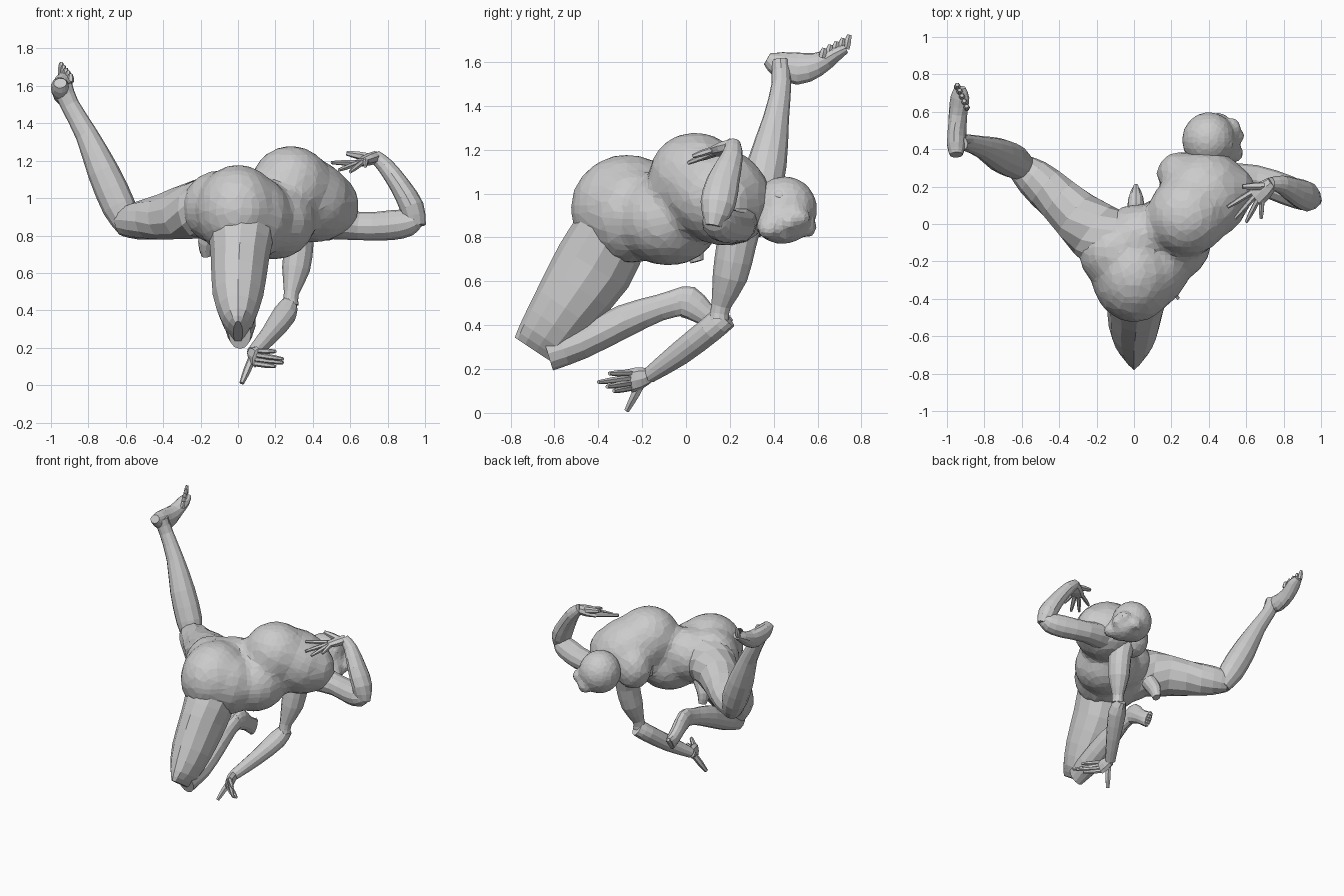
import bpy, bmesh, math
from mathutils import Vector, Matrix

SIDES = 12


def finish(name, bm):
    bmesh.ops.recalc_face_normals(bm, faces=bm.faces)
    me = bpy.data.meshes.new(name)
    bm.to_mesh(me)
    bm.free()
    ob = bpy.data.objects.new(name, me)
    bpy.context.collection.objects.link(ob)
    return ob


def fuse(ob, voxel, soften, ratio):
    # merge overlapping volumes into one faceted skin
    m = ob.modifiers.new("fuse", 'REMESH')
    m.mode = 'VOXEL'
    m.voxel_size = voxel
    ob.modifiers.new("soften", 'SMOOTH').iterations = soften
    ob.modifiers.new("facets", 'DECIMATE').ratio = ratio


def spline(rows, n):
    # Catmull-Rom through rows of (x, y, z, r1, r2)
    rows = [Vector(r) for r in rows]
    pts = [rows[0] * 2 - rows[1]] + rows + [rows[-1] * 2 - rows[-2]]
    out = []
    for i in range(1, len(pts) - 2):
        a, b, c, d = pts[i - 1:i + 3]
        for k in range(n):
            t = k / n
            out.append(0.5 * (b * 2 + (c - a) * t + (a * 2 - b * 5 + c * 4 - d) * t * t
                              + (b * 3 - a - c * 3 + d) * t ** 3))
    return out + [rows[-1]]


def loft(bm, rows, wide=(1, 0, 0), n=2, sides=SIDES):
    # elliptical tube; r1 lies along "wide", r2 across it
    rows = spline(rows, n)
    rings = []
    for i, r in enumerate(rows):
        p = Vector(r[:3])
        t = (Vector(rows[min(i + 1, len(rows) - 1)][:3]) - Vector(rows[max(i - 1, 0)][:3])).normalized()
        w = Vector(wide)
        s = (w - t * w.dot(t)).normalized()
        u = t.cross(s)
        rings.append([bm.verts.new(p + s * r[3] * math.cos(a) + u * r[4] * math.sin(a))
                      for a in (2 * math.pi * k / sides for k in range(sides))])
    for a, b in zip(rings, rings[1:]):
        for k in range(sides):
            m = (k + 1) % sides
            bm.faces.new((a[k], a[m], b[m], b[k]))
    bm.faces.new(rings[0])
    bm.faces.new(rings[-1])


def tube(name, rows, wide=(1, 0, 0)):
    bm = bmesh.new()
    loft(bm, rows, wide)
    return finish(name, bm)


def blob(bm, c, r, axis=(0, 0, 1), side=(1, 0, 0)):
    # ellipsoid: r = (side, across, along axis)
    z = Vector(axis).normalized()
    x = Vector(side)
    x = (x - z * x.dot(z)).normalized()
    rot = Matrix((x, z.cross(x), z)).transposed().to_4x4()
    bmesh.ops.create_uvsphere(bm, u_segments=16, v_segments=10, radius=1,
                              matrix=Matrix.Translation(c) @ rot @ Matrix.Diagonal((*r, 1)))


def digit(bm, a, b, r, wide):
    loft(bm, [(*a, r, r), (*a.lerp(b, .55), r, r), (*b, r * .6, r * .6)], wide, sides=6)


def hand(name, wrist, knuckle, spread, tips, thumb):
    # palm, four fingers and a thumb
    w, k, s = Vector(wrist), Vector(knuckle), Vector(spread).normalized()
    bm = bmesh.new()
    loft(bm, [(*w, .036, .033), (*w.lerp(k, .5), .052, .032), (*k, .054, .022)], s, sides=8)
    for o, t in zip((-.04, -.014, .014, .04), tips):
        digit(bm, (k + s * o).lerp(w, .15), Vector(t), .015, s)
    digit(bm, w.lerp(k, .2), Vector(thumb), .021, s)
    return finish(name, bm)


def foot(name, rows, wide, first, last, toe):
    # lofted foot with five toes from first to last, each along vector toe
    bm = bmesh.new()
    loft(bm, rows, wide)
    for i in range(5):
        a = Vector(first).lerp(Vector(last), i / 4)
        digit(bm, a, a + Vector(toe) * (1 - .08 * i), .017, wide)
    return finish(name, bm)


# torso: pelvis, belly, chest and shoulders fused together
bm = bmesh.new()
blob(bm, (.0, -.27, .93), (.23, .26, .25))
blob(bm, (.1, -.25, .9), (.19, .2, .22))
blob(bm, (-.1, -.15, .95), (.2, .2, .2))
blob(bm, (.02, -.08, .96), (.2, .19, .19))
blob(bm, (.19, -.08, .88), (.23, .24, .21))
blob(bm, (.29, .05, 1.06), (.22, .22, .23), (.45, .55, -.45), (.77, -.63, 0))
blob(bm, (.38, .15, .99), (.24, .22, .26), (.45, .55, -.45), (.77, -.63, 0))
blob(bm, (.52, .18, .96), (.13, .14, .16))
blob(bm, (.25, .27, .93), (.13, .12, .15))
fuse(finish("torso", bm), .03, 3, .3)

# groin
tube("groin", [(-.13, .0, .84, .06, .06), (-.17, .03, .76, .045, .05), (-.17, .05, .69, .025, .03)])

# kneeling leg
tube("kneeling_thigh", [(.02, -.33, .84, .18, .17), (.01, -.42, .67, .155, .185), (.0, -.55, .48, .135, .155),
                        (.0, -.645, .34, .085, .13), (.0, -.685, .28, .025, .115)])
tube("kneeling_shin", [(.01, -.63, .27, .06, .08), (.01, -.48, .32, .085, .075), (.01, -.28, .42, .075, .075),
                       (.01, -.12, .48, .05, .06), (.01, -.01, .51, .04, .065)])
foot("kneeling_foot", [(.01, -.05, .51, .055, .04), (.01, .01, .505, .075, .045), (.01, .08, .455, .055, .045),
                       (.01, .14, .41, .055, .04), (.01, .175, .39, .06, .025)], (0, .5, .85),
     (.01, .18, .43), (.01, .14, .36), (0, .03, -.015))

# raised leg
tube("raised_thigh", [(-.06, -.14, .95, .19, .2), (-.22, -.03, .94, .165, .155), (-.4, .13, .9, .13, .12),
                      (-.54, .25, .88, .105, .1), (-.62, .31, .87, .07, .075)], (.6, -.7, 0))
tube("raised_shin", [(-.58, .29, .83, .06, .06), (-.635, .33, .95, .09, .09), (-.72, .37, 1.14, .09, .085),
                     (-.81, .41, 1.34, .06, .06), (-.9, .435, 1.5, .045, .05), (-.94, .43, 1.6, .045, .055)], (0, 1, 0))
foot("raised_foot", [(-.95, .37, 1.615, .035, .03), (-.95, .42, 1.59, .05, .06), (-.945, .51, 1.57, .05, .075),
                     (-.94, .6, 1.59, .05, .055), (-.93, .68, 1.635, .05, .035), (-.93, .73, 1.66, .03, .02)],
     (1, .1, .2), (-.945, .73, 1.66), (-.895, .62, 1.62), (0, .015, .065))

# supporting arm, reaching down and folding back
tube("lower_upper_arm", [(.31, .26, .92, .1, .1), (.325, .23, .77, .08, .09), (.31, .2, .62, .075, .08),
                         (.285, .16, .49, .04, .045), (.28, .15, .43, .045, .045)])
tube("lower_forearm", [(.28, .18, .44, .035, .06), (.25, .11, .38, .065, .06), (.17, -.03, .27, .05, .055),
                       (.08, -.17, .17, .036, .036)])
hand("lower_hand", (.08, -.17, .17), (.1, -.26, .145), (.1, .1, 1),
     [(.2, -.33, .1), (.24, -.36, .12), (.24, -.4, .14), (.2, -.35, .18)], (.02, -.27, .01))

# bent arm, elbow out to the side and hand over the back
tube("bent_upper_arm", [(.48, .22, .88, .1, .11), (.65, .235, .85, .075, .08), (.82, .18, .855, .08, .08),
                        (.92, .14, .87, .07, .07), (.97, .13, .89, .035, .045)], (0, 0, 1))
tube("bent_forearm", [(.95, .125, .85, .04, .055), (.93, .145, .95, .08, .065), (.87, .17, 1.06, .075, .055),
                      (.79, .21, 1.17, .05, .045), (.73, .215, 1.225, .035, .035)], (0, 1, 0))
hand("bent_hand", (.74, .22, 1.22), (.65, .14, 1.19), (-.6, .8, -.2),
     [(.68, .03, 1.17), (.6, .01, 1.14), (.54, .03, 1.15), (.5, .09, 1.19)], (.58, .2, 1.24))

# neck
tube("neck", [(.38, .22, .95, .11, .11), (.41, .33, .92, .075, .08), (.42, .42, .91, .075, .08)])

# head: skull, jaw, chin, brow and nose fused together
bm = bmesh.new()
blob(bm, (.4, .45, .93), (.145, .15, .15))
blob(bm, (.47, .44, .87), (.1, .13, .1))
blob(bm, (.53, .38, .84), (.055, .055, .05))
blob(bm, (.52, .5, .89), (.055, .07, .05))
blob(bm, (.55, .47, .87), (.045, .035, .04))
blob(bm, (.45, .56, .85), (.055, .035, .05))
fuse(finish("head", bm), .018, 2, .3)

# ear
bm = bmesh.new()
blob(bm, (.5, .43, 1.0), (.035, .035, .02), (.6, 0, .8))
finish("ear", bm)
